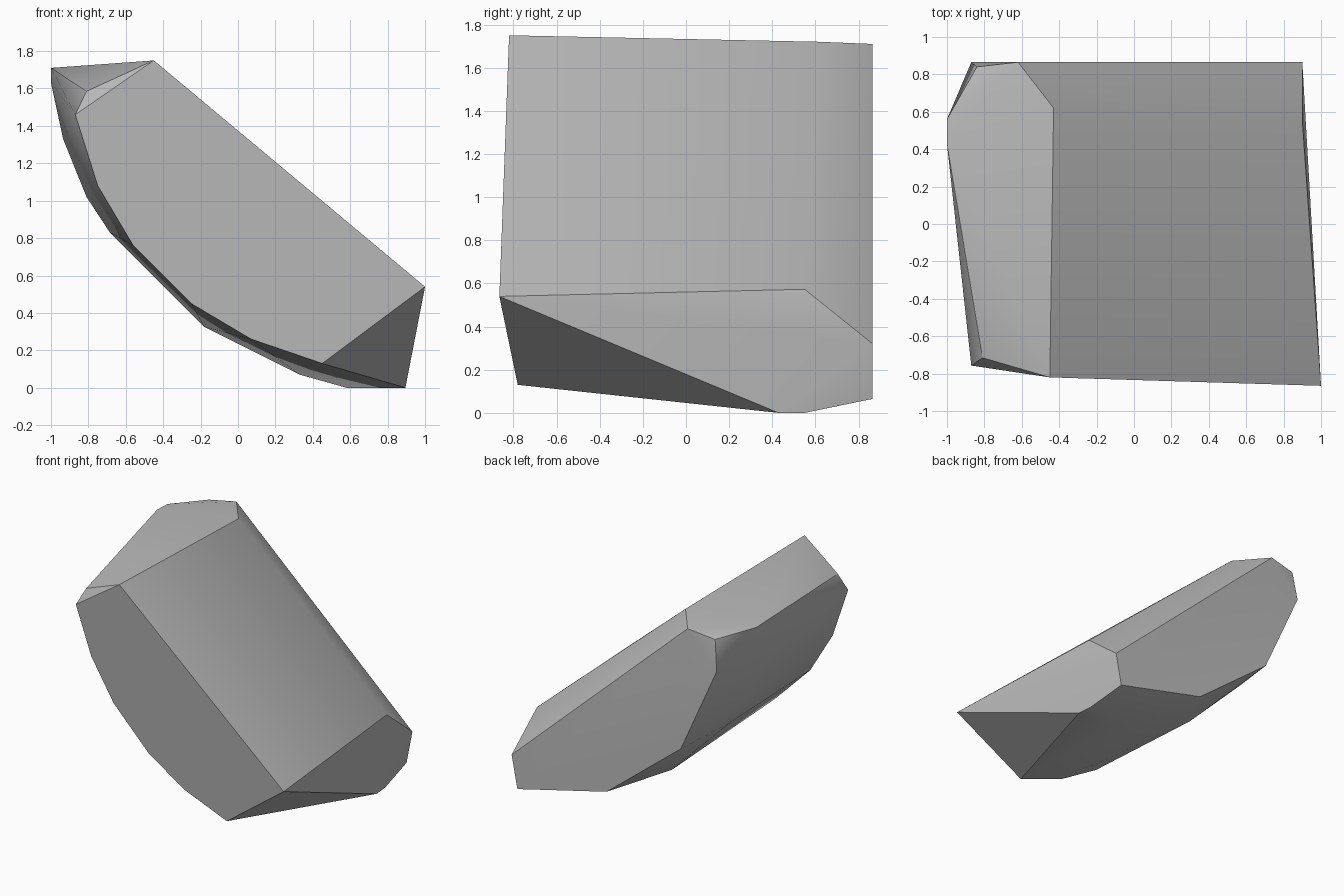
import bpy
import bmesh
import math

if "Cube" in bpy.data.objects:
    bpy.data.objects.remove(bpy.data.objects["Cube"], do_unlink=True)


def make_material(name, colour):
    material = bpy.data.materials.new(name)
    material.use_nodes = True
    material.diffuse_color = colour
    shader = material.node_tree.nodes["Principled BSDF"]
    shader.inputs["Base Color"].default_value = colour
    return material


def front_plane(x, z):
    """Depth of the slightly tilted flat front."""
    return -0.7265 - 0.0963 * x - 0.0782 * z


def convex_solid(name, points, material):
    """Wrap a set of corner points in a faceted convex skin."""
    bm = bmesh.new()
    for point in points:
        bm.verts.new(point)
    hull = bmesh.ops.convex_hull(bm, input=bm.verts[:])
    loose = {v for v in hull["geom_interior"] + hull["geom_unused"]
             if isinstance(v, bmesh.types.BMVert) and not v.link_faces}
    bmesh.ops.delete(bm, geom=list(loose), context="VERTS")
    bmesh.ops.dissolve_limit(bm, angle_limit=math.radians(1),
                             verts=bm.verts[:], edges=bm.edges[:])
    bmesh.ops.recalc_face_normals(bm, faces=bm.faces[:])
    mesh = bpy.data.meshes.new(name)
    bm.to_mesh(mesh)
    bm.free()
    mesh.materials.append(material)
    solid = bpy.data.objects.new(name, mesh)
    bpy.context.scene.collection.objects.link(solid)
    bpy.ops.object.select_all(action="DESELECT")
    solid.select_set(True)
    bpy.context.view_layer.objects.active = solid
    bpy.ops.object.shade_smooth_by_angle(angle=math.radians(30))
    return solid


# Outlines (x, z) of the flat front, the rounded belly and the flat back
front_outline = [(-0.45, 1.75), (-0.87, 1.46), (-0.75, 1.08), (-0.56, 0.76),
                 (-0.25, 0.45), (0.07, 0.26), (0.45, 0.13), (1.0, 0.54)]
belly_outline = [(-1.0, 1.71), (-1.0, 1.63), (-0.935, 1.33), (-0.81, 1.02),
                 (-0.685, 0.83), (-0.18, 0.325), (0.33, 0.07), (0.58, 0.0),
                 (0.895, 0.0)]
back_outline = [(-0.62, 1.71), (-0.87, 1.44), (-0.56, 0.755), (0.08, 0.25),
                (0.85, 0.065), (0.9, 0.32)]

corners = [(x, front_plane(x, z), z) for x, z in front_outline]
corners += [(x, 0.43, z) for x, z in belly_outline]
corners += [(x, 0.865, z) for x, z in back_outline]

# Chamfer corners on the top end and the lower end
corners += [(-0.81, -0.715, 1.585), (-0.43, 0.62, 1.72), (-0.84, 0.84, 1.675),
            (-1.0, 0.56, 1.705), (0.9, 0.55, 0.573), (0.885, 0.55, 0.0)]

stone = make_material("stone grey", (0.5, 0.5, 0.5, 1.0))
convex_solid("rock_chunk", corners, stone)
